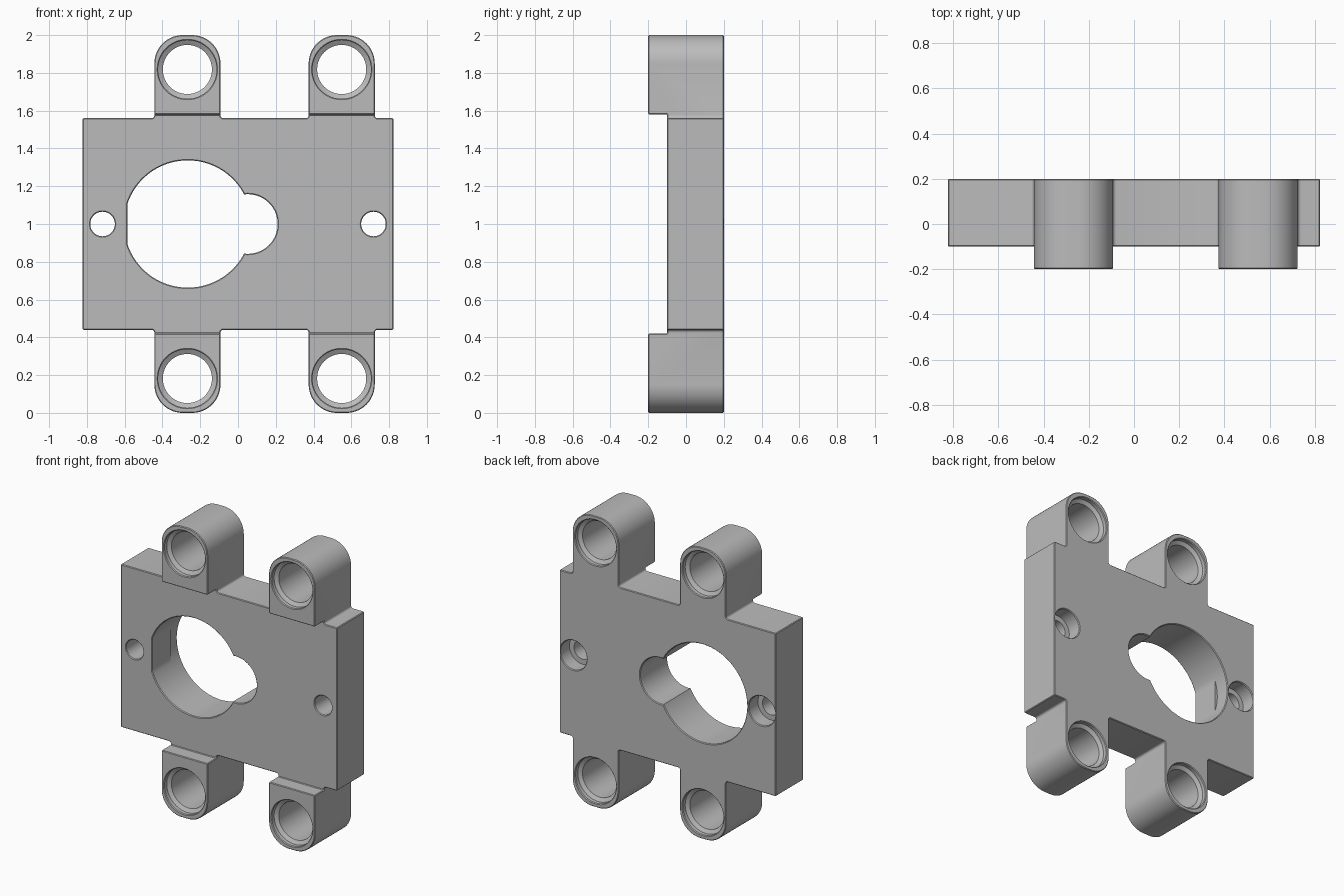
import bpy, bmesh, math

if "Cube" in bpy.data.objects:
    bpy.data.objects.remove(bpy.data.objects["Cube"])

HX, TOP, FILLET, ROUND = 0.8225, 1.56, 0.015, 0.15
LUG_X = (-0.268, 0.549)
LUG_HALF = 0.175


def finish(bm, name):
    bmesh.ops.remove_doubles(bm, verts=bm.verts, dist=1e-5)
    bmesh.ops.recalc_face_normals(bm, faces=bm.faces)
    mesh = bpy.data.meshes.new(name)
    bm.to_mesh(mesh)
    bm.free()
    ob = bpy.data.objects.new(name, mesh)
    bpy.context.collection.objects.link(ob)
    return ob


def prism(name, points, y0, y1):
    """Extrude an x-z outline along y."""
    bm = bmesh.new()
    face = bm.faces.new([bm.verts.new((x, y0, z)) for x, z in points])
    new = bmesh.ops.extrude_face_region(bm, geom=[face])["geom"]
    bmesh.ops.translate(bm, vec=(0, y1 - y0, 0),
                        verts=[v for v in new if isinstance(v, bmesh.types.BMVert)])
    return finish(bm, name)


def lathe(name, cx, cz, profile, n=64):
    """Revolve (y, radius[, smallest x]) rings around an axis along y."""
    bm = bmesh.new()
    rings = []
    for y, r, *limit in profile:
        ring = []
        for i in range(n):
            a = 2 * math.pi * i / n
            x = cx + r * math.cos(a)
            if limit:
                x = max(x, limit[0])
            ring.append(bm.verts.new((x, y, cz + r * math.sin(a))))
        rings.append(ring)
    for a, b in zip(rings, rings[1:]):
        for i in range(n):
            j = (i + 1) % n
            bm.faces.new((a[i], a[j], b[j], b[i]))
    bm.faces.new(rings[0])
    bm.faces.new(rings[-1])
    return finish(bm, name)


def arc(cx, cz, r, a0, a1, n):
    return [(cx + r * math.cos(math.radians(a0 + (a1 - a0) * i / n)),
             cz + r * math.sin(math.radians(a0 + (a1 - a0) * i / n))) for i in range(n + 1)]


def apply(ob, mod):
    bpy.context.view_layer.objects.active = ob
    bpy.ops.object.modifier_apply(modifier=mod.name)


def cut(ob, cutter):
    cutter.hide_render = True
    mod = ob.modifiers.new("cut", 'BOOLEAN')
    mod.operation = 'DIFFERENCE'
    mod.solver = 'EXACT'
    mod.object = cutter
    apply(ob, mod)
    bpy.data.objects.remove(cutter)


# Plate outline with two rounded lugs on top, mirrored to the bottom
upper = [(-HX, TOP)]
for lx in LUG_X:
    l, r = lx - LUG_HALF, lx + LUG_HALF
    upper += arc(l - FILLET, TOP + FILLET, FILLET, -90, 0, 4)
    upper += arc(l + ROUND, 2 - ROUND, ROUND, 180, 90, 14)
    upper += arc(r - ROUND, 2 - ROUND, ROUND, 90, 0, 14)
    upper += arc(r + FILLET, TOP + FILLET, FILLET, 180, 270, 4)
upper.append((HX, TOP))
outline = upper + [(x, 2 - z) for x, z in reversed(upper)]
body = prism("mounting_plate", outline, -0.2, 0.2)

# Recess the plate front so that only the lugs stand forward
cut(body, prism("front_recess", [(-1, 0.42), (1, 0.42), (1, 1.58), (-1, 1.58)], -0.3, -0.1))

# Fine edge break
bevel = body.modifiers.new("edge_break", 'BEVEL')
bevel.width = 0.005
bevel.segments = 1
bevel.limit_method = 'ANGLE'
bevel.angle_limit = math.radians(40)
apply(body, bevel)

# Lug bores, stepped at both ends
bore = [(-0.21, 0.170), (-0.195, 0.155), (-0.17, 0.155), (-0.155, 0.13)]
bore += [(-y, r) for y, r in reversed(bore)]
for lx in LUG_X:
    for z in (0.182, 1.818):
        cut(body, lathe("lug_bore", lx, z, bore))

# Large opening with a flat on its left side, full round near the back
FLAT = -0.585
cut(body, lathe("main_opening", -0.266, 1.0,
                [(-0.11, 0.352, FLAT - 0.015), (-0.095, 0.337, FLAT), (0.1, 0.337, FLAT),
                 (0.1, 0.337), (0.195, 0.337), (0.21, 0.352)], 96))
# Small side lobe of the opening
cut(body, lathe("side_lobe", 0.052, 1.0,
                [(-0.11, 0.173), (-0.095, 0.158), (0.195, 0.158), (0.21, 0.173)]))

# Screw holes, counterbored from the back
for x in (-0.717, 0.717):
    cut(body, lathe("screw_hole", x, 1.0,
                    [(-0.11, 0.08), (-0.095, 0.065), (0.1, 0.065), (0.1, 0.1),
                     (0.195, 0.1), (0.21, 0.115)], 48))

# Colour and shading
grey = bpy.data.materials.new("plain_grey")
grey.diffuse_color = (0.5, 0.5, 0.5, 1)
grey.use_nodes = True
grey.node_tree.nodes["Principled BSDF"].inputs["Base Color"].default_value = grey.diffuse_color
body.data.materials.clear()
body.data.materials.append(grey)
for p in body.data.polygons:
    p.material_index = 0
bpy.context.view_layer.objects.active = body
body.select_set(True)
bpy.ops.object.shade_smooth_by_angle(angle=math.radians(30))
